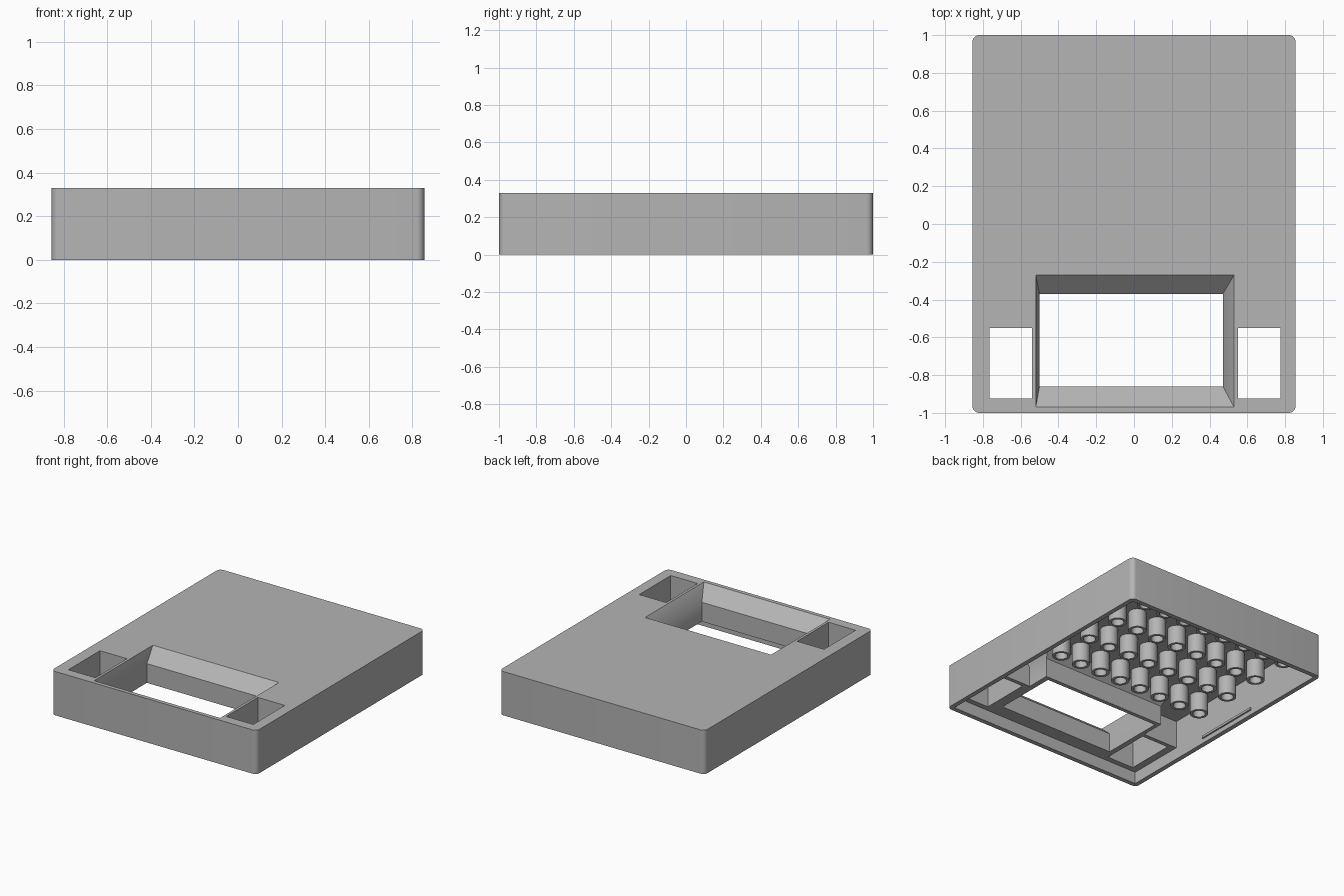
import bpy, bmesh
from math import tau
from mathutils import Vector

HALF_X, TOP, WALL = 0.855, 0.33, 0.035
PLATE_UNDER, BLOCK_BOTTOM = 0.30, 0.09

old = bpy.data.objects.get("Cube")
if old:
    bpy.data.objects.remove(old)

grey = bpy.data.materials.new("grey plastic")
grey.use_nodes = True
colour = (0.46, 0.46, 0.46, 1)
grey.diffuse_color = colour
bsdf = next(n for n in grey.node_tree.nodes if n.type == 'BSDF_PRINCIPLED')
bsdf.inputs["Base Color"].default_value = colour


def add_object(name, bm):
    bmesh.ops.recalc_face_normals(bm, faces=bm.faces)
    mesh = bpy.data.meshes.new(name)
    bm.to_mesh(mesh)
    bm.free()
    mesh.materials.append(grey)
    obj = bpy.data.objects.new(name, mesh)
    bpy.context.collection.objects.link(obj)
    return obj


def block(name, low, z0, z1, high=None, radius=0):
    """Box or frustum between two (x0, x1, y0, y1) rectangles."""
    bm = bmesh.new()
    rings = []
    for (x0, x1, y0, y1), z in ((low, z0), (high or low, z1)):
        rings.append([bm.verts.new((x, y, z))
                      for x, y in ((x0, y0), (x1, y0), (x1, y1), (x0, y1))])
    bm.faces.new(rings[0])
    bm.faces.new(rings[1])
    for i in range(4):
        j = (i + 1) % 4
        bm.faces.new((rings[0][i], rings[0][j], rings[1][j], rings[1][i]))
    if radius:
        upright = [e for e in bm.edges if abs(e.verts[0].co.z - e.verts[1].co.z) > 0.1]
        bmesh.ops.bevel(bm, geom=upright, offset=radius, segments=6,
                        profile=0.5, affect='EDGES')
    return add_object(name, bm)


def combine(target, tool, operation):
    mod = target.modifiers.new(tool.name, 'BOOLEAN')
    mod.operation, mod.object, mod.solver = operation, tool, 'EXACT'
    bpy.context.view_layer.objects.active = target
    bpy.ops.object.modifier_apply(modifier=mod.name)
    bpy.data.objects.remove(tool)


def smooth(obj):
    bpy.ops.object.select_all(action='DESELECT')
    obj.select_set(True)
    bpy.context.view_layer.objects.active = obj
    bpy.ops.object.shade_smooth_by_angle(angle=0.6)


# Case: rounded box hollowed from below
case = block("case", (-HALF_X, HALF_X, -1, 1), 0, TOP, radius=0.035)
ix, iy = HALF_X - WALL, 1 - WALL
combine(case, block("cavity", (-ix, ix, -iy, iy), -0.1, PLATE_UNDER), 'DIFFERENCE')

# Thick front section and the window frame, hanging below the top plate
combine(case, block("front_section", (-ix - 0.01, ix + 0.01, -iy - 0.01, -0.52),
                    BLOCK_BOTTOM, TOP - 0.01), 'UNION')
combine(case, block("frame", (-0.53, 0.51, -0.90, -0.34), BLOCK_BOTTOM, 0.24), 'UNION')
combine(case, block("frame_flare", (-0.53, 0.51, -0.90, -0.34), 0.235, TOP - 0.01,
                    (-0.55, 0.56, -0.97, -0.25)), 'UNION')

# Window: straight lower opening with a flared upper edge
inner, outer = (-0.50, 0.47, -0.86, -0.37), (-0.52, 0.53, -0.97, -0.27)
flare_z, over = 0.235, 0.01
grow = 1 + over / (TOP - flare_z)
flared = [a + (b - a) * grow for a, b in zip(inner, outer)]
combine(case, block("window_cut", inner, -0.1, flare_z + 0.02), 'DIFFERENCE')
combine(case, block("flare_cut", inner, flare_z, TOP + over, flared), 'DIFFERENCE')

# Side openings
for x0, x1 in ((-0.765, -0.54), (0.55, 0.775)):
    combine(case, block("side_cut", (x0, x1, -0.925, -0.55), -0.1, 0.4), 'DIFFERENCE')
smooth(case)

# Thin snap ridges inside the side walls
for side, label in ((1, "left"), (-1, "right")):
    xs = sorted((side * (ix + 0.01), side * (ix - 0.012)))
    block(label + "_snap_ridge", (*xs, -0.23, 0.29), 0.035, 0.052)

# Guide tubes under the top plate
bm = bmesh.new()
profile = [(0.043, 0.31), (0.043, 0.16), (0.063, 0.16), (0.063, 0.31)]
verts = [bm.verts.new((r, 0, z)) for r, z in profile]
edges = [bm.edges.new((verts[i], verts[(i + 1) % 4])) for i in range(4)]
bmesh.ops.spin(bm, geom=verts + edges, cent=(0, 0, 0), axis=(0, 0, 1),
               angle=tau, steps=28, use_merge=True)
bmesh.ops.remove_doubles(bm, verts=bm.verts, dist=0.0005)
tube = add_object("guide_tube", bm)
smooth(tube)
for row in range(4):
    for col in range(9):
        copy = tube if row == col == 0 else tube.copy()
        if copy is not tube:
            bpy.context.collection.objects.link(copy)
        copy.location = Vector((-0.715 + 0.1785 * col, -0.15 + 0.305 * row, 0))
